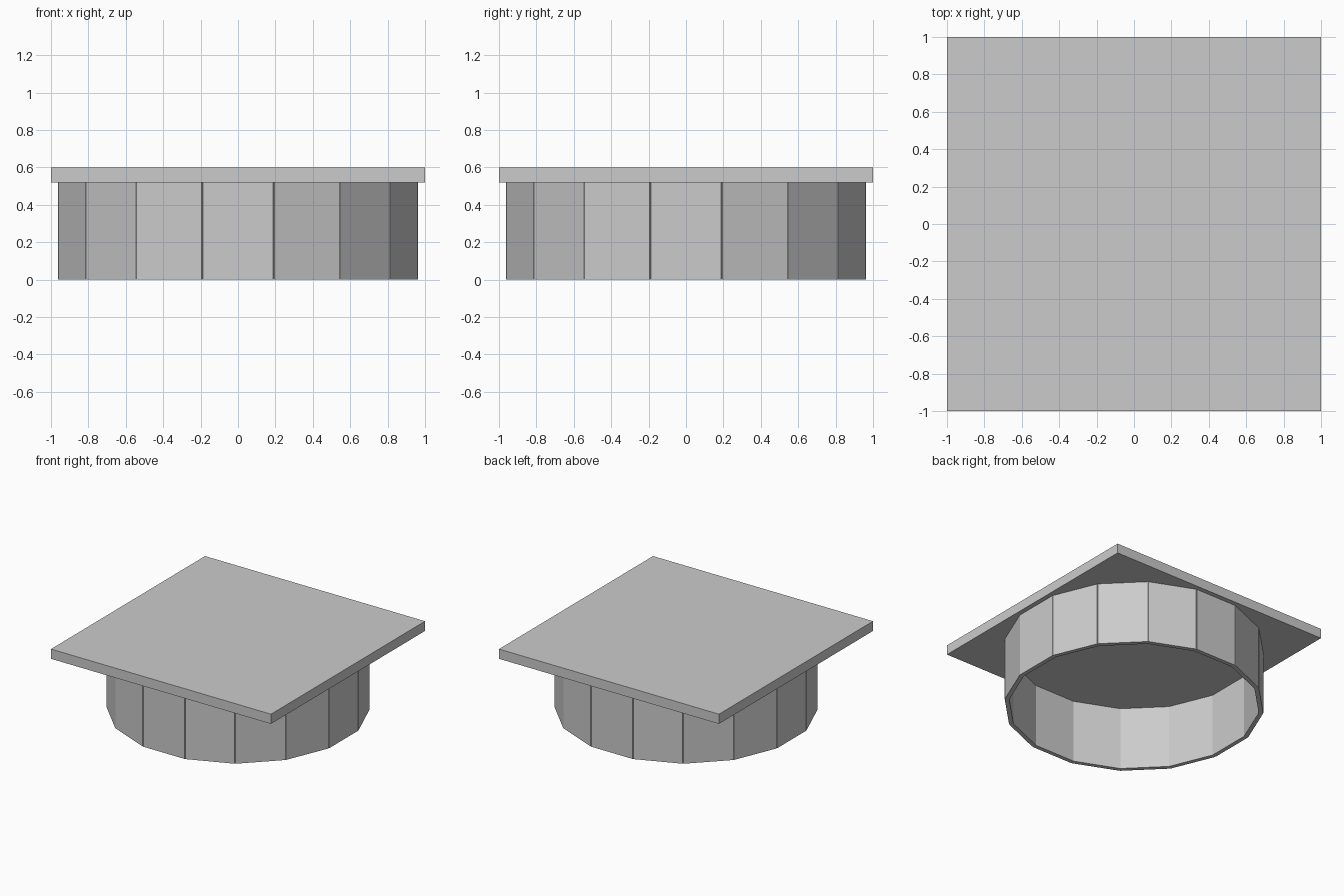
import bpy, bmesh, math
from mathutils import Vector

if "Cube" in bpy.data.objects:
    bpy.data.objects.remove(bpy.data.objects["Cube"])

SIDES = 16
WALL_TOP, TOP = 0.52, 0.60
R_OUT, R_IN = 0.98, 0.945
GROOVE_HALF, GROOVE_DEPTH = 0.003, 0.005


def finish(bm, name):
    bmesh.ops.recalc_face_normals(bm, faces=bm.faces)
    mesh = bpy.data.meshes.new(name)
    bm.to_mesh(mesh)
    bm.free()
    obj = bpy.data.objects.new(name, mesh)
    bpy.context.collection.objects.link(obj)
    return obj


def corner(i, radius):
    a = (i + 0.5) * math.tau / SIDES
    return Vector((radius * math.cos(a), radius * math.sin(a), 0))


# Square top board
bm = bmesh.new()
bmesh.ops.create_cube(bm, size=1)
bmesh.ops.scale(bm, vec=(2, 2, TOP - WALL_TOP), verts=bm.verts)
bmesh.ops.translate(bm, vec=(0, 0, (TOP + WALL_TOP) / 2), verts=bm.verts)
finish(bm, "top_board")

# Open sixteen-sided band, with a fine seam at each outside corner
bm = bmesh.new()
for i in range(SIDES):
    c0, c1 = corner(i, R_OUT), corner(i + 1, R_OUT)
    along = (c1 - c0).normalized() * GROOVE_HALF
    g0, g1 = corner(i, R_OUT - GROOVE_DEPTH), corner(i + 1, R_OUT - GROOVE_DEPTH)
    outer = [g0, c0 + along, c1 - along, g1]
    inner = [corner(i, R_IN), corner(i + 1, R_IN)]
    up = Vector((0, 0, WALL_TOP))
    low = [bm.verts.new(p) for p in outer + inner[::-1]]
    high = [bm.verts.new(p + up) for p in outer + inner[::-1]]
    bm.faces.new(low)
    bm.faces.new(high)
    for k in (0, 1, 2, 4):
        bm.faces.new((low[k], low[k + 1], high[k + 1], high[k]))
bmesh.ops.remove_doubles(bm, verts=bm.verts, dist=0.0005)
finish(bm, "head_band")
